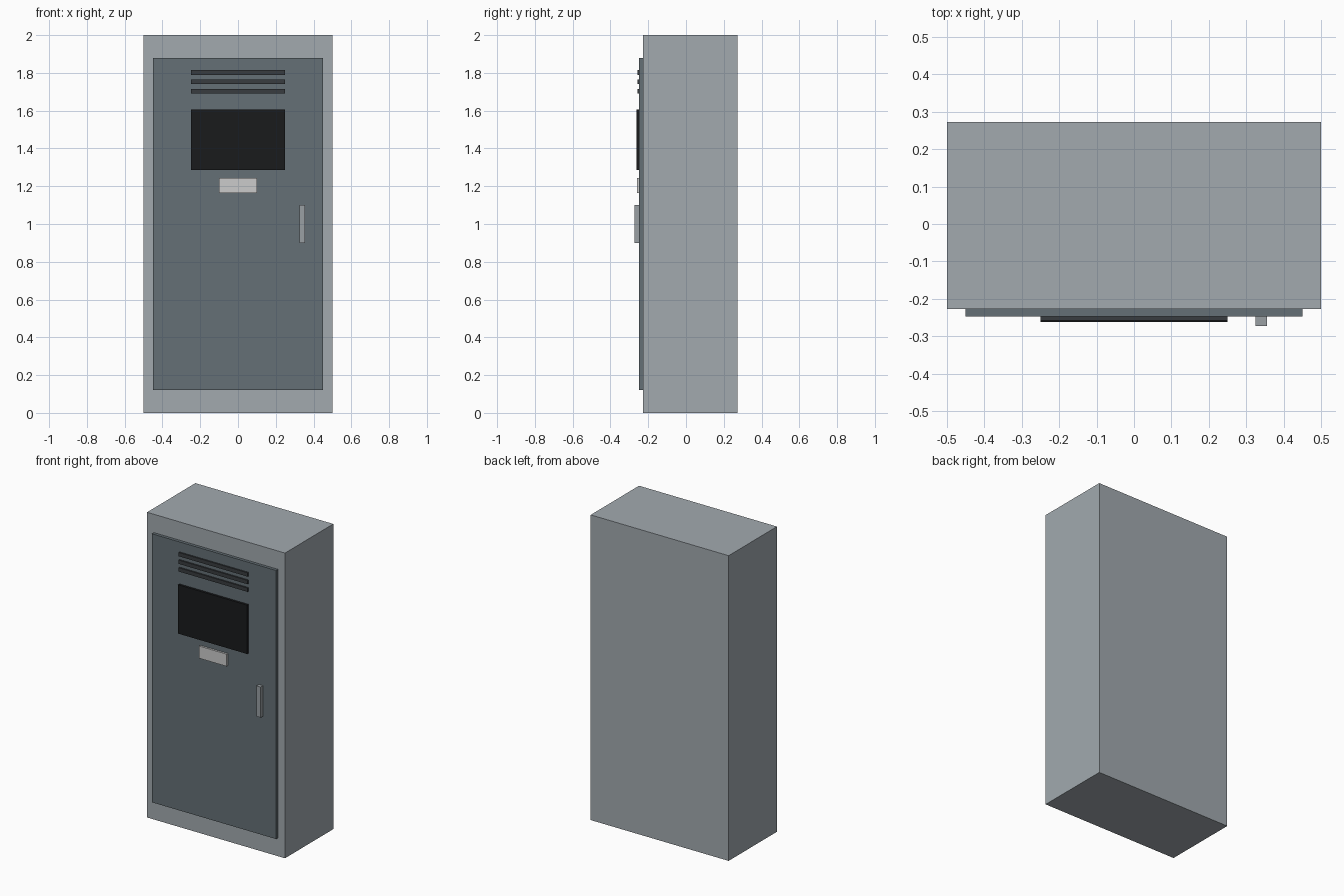
import bpy

if "Cube" in bpy.data.objects:
    bpy.data.objects.remove(bpy.data.objects["Cube"])


def material(name, rgb):
    m = bpy.data.materials.new(name)
    m.diffuse_color = (*rgb, 1)
    m.use_nodes = True
    m.node_tree.nodes["Principled BSDF"].inputs["Base Color"].default_value = m.diffuse_color
    return m


def box(name, x, y, z, mat):
    """Axis-aligned box from (min, max) ranges."""
    bpy.ops.mesh.primitive_cube_add(size=1, location=[sum(r) / 2 for r in (x, y, z)])
    ob = bpy.context.object
    ob.name = name
    ob.scale = [r[1] - r[0] for r in (x, y, z)]
    bpy.ops.object.transform_apply(location=False, rotation=False, scale=True)
    ob.data.materials.append(mat)
    return ob


light_steel = material("light_steel", (0.36, 0.40, 0.43))
dark_steel = material("dark_steel", (0.13, 0.16, 0.18))
vent_grey = material("vent_grey", (0.04, 0.045, 0.05))
black_glass = material("black_glass", (0.01, 0.011, 0.012))
label_white = material("label_white", (0.68, 0.70, 0.71))
handle_metal = material("handle_metal", (0.32, 0.35, 0.37))

BODY_FRONT = -0.2275
DOOR_FRONT = -0.2475

# Cabinet and door
box("cabinet_body", (-0.5, 0.5), (BODY_FRONT, 0.2725), (0, 2), light_steel)
box("door", (-0.45, 0.45), (DOOR_FRONT, BODY_FRONT), (0.12, 1.88), dark_steel)

# Vent slats near the top of the door
for i in range(3):
    z = 1.8025 - 0.05 * i
    box(f"vent_slat_{i + 1}", (-0.25, 0.25), (-0.2575, DOOR_FRONT),
        (z - 0.0125, z + 0.0125), vent_grey)

# Screen, label plate and handle
box("screen", (-0.25, 0.25), (-0.2625, DOOR_FRONT), (1.285, 1.605), black_glass)
box("label_plate", (-0.1, 0.1), (-0.2605, DOOR_FRONT), (1.163, 1.243), label_white)
box("handle", (0.325, 0.355), (-0.2725, DOOR_FRONT), (0.9, 1.1), handle_metal)
